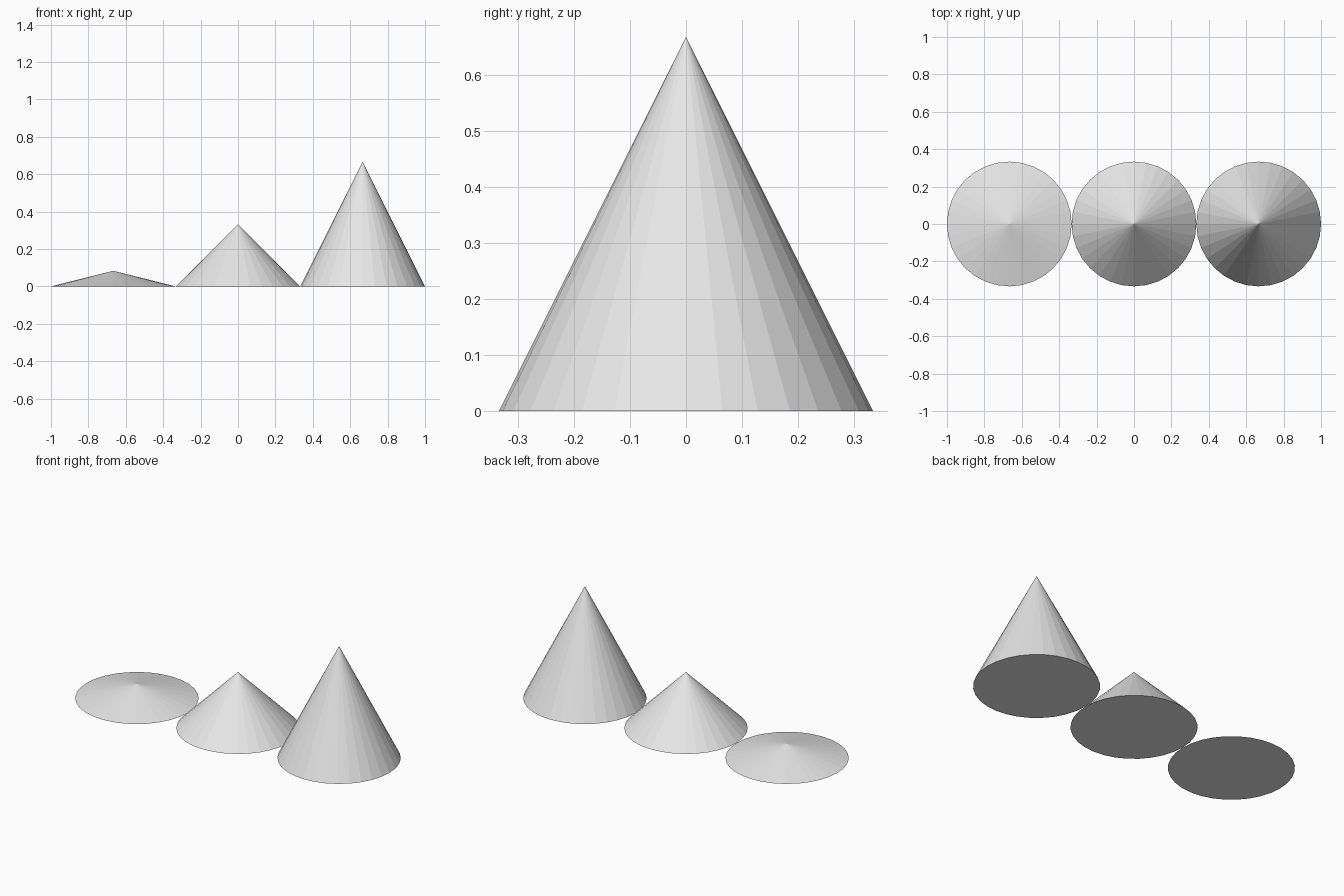
import bpy

cube = bpy.data.objects.get("Cube")
if cube:
    bpy.data.objects.remove(cube, do_unlink=True)

# Single light grey material
grey = bpy.data.materials.new("light_grey")
grey.use_nodes = True
grey.diffuse_color = (0.8, 0.8, 0.8, 1)
grey.node_tree.nodes["Principled BSDF"].inputs["Base Color"].default_value = (0.8, 0.8, 0.8, 1)

RADIUS = 1 / 3


def add_cone(name, x, height):
    """Flat-shaded closed cone standing on the ground."""
    bpy.ops.mesh.primitive_cone_add(vertices=32, radius1=RADIUS, radius2=0,
                                    depth=height, location=(x, 0, height / 2))
    cone = bpy.context.object
    cone.name = name
    cone.data.materials.append(grey)


# Row of touching cones, rising from right to left
add_cone("low_cone", -2 * RADIUS, RADIUS / 4)
add_cone("middle_cone", 0, RADIUS)
add_cone("tall_cone", 2 * RADIUS, 2 * RADIUS)
